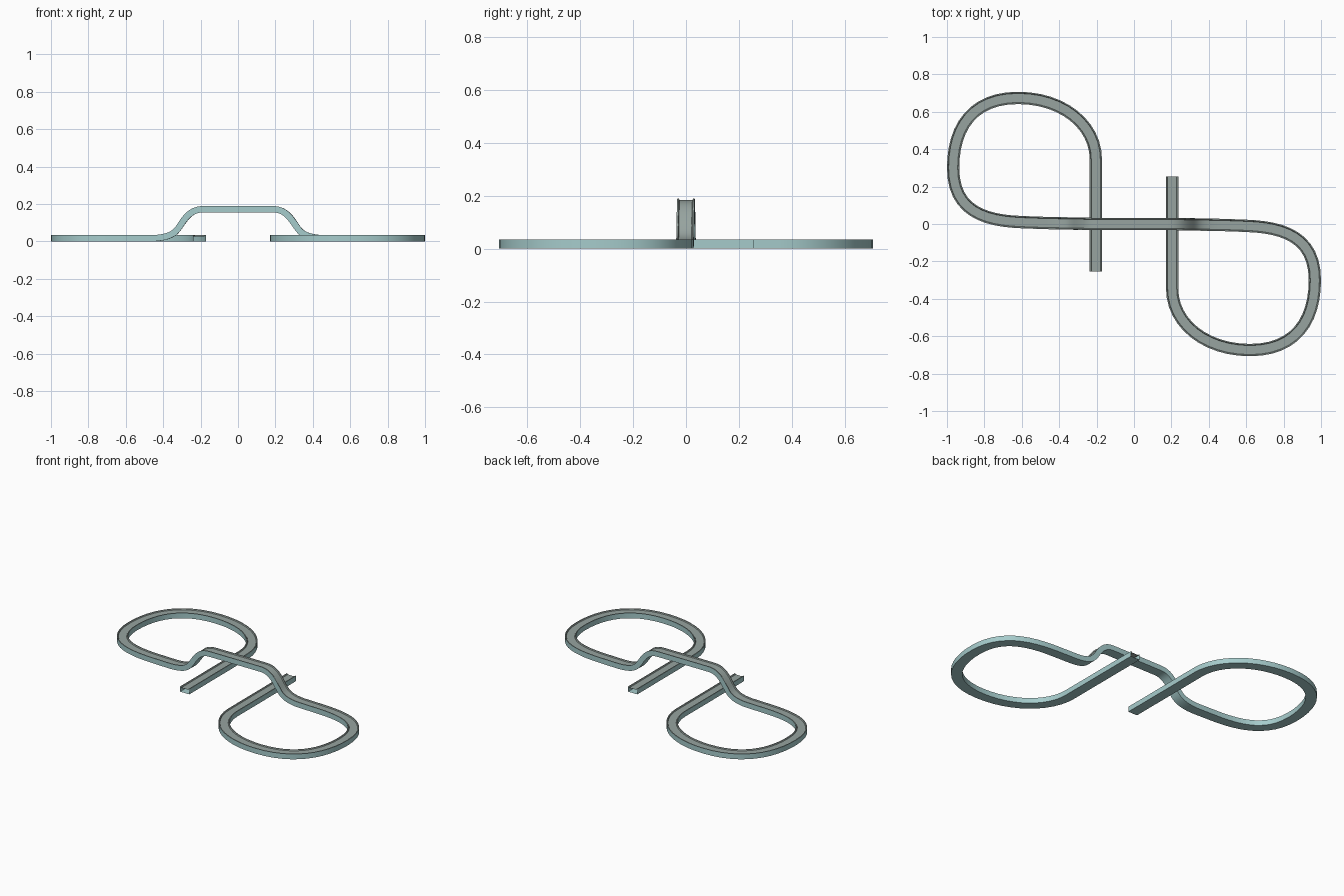
import bpy, bmesh
from mathutils import Vector
from mathutils.geometry import interpolate_bezier

if "Cube" in bpy.data.objects:
    bpy.data.objects.remove(bpy.data.objects["Cube"])


def material(name, rgb):
    m = bpy.data.materials.new(name)
    m.diffuse_color = (*rgb, 1)
    m.use_nodes = True
    m.node_tree.nodes["Principled BSDF"].inputs["Base Color"].default_value = m.diffuse_color
    return m


side_mat = material("pale aqua side", (0.38, 0.60, 0.60))
road_mat = material("grey road", (0.31, 0.37, 0.35))

# Half of the centre line: knot, incoming handle, outgoing handle
knots = [
    ((-.204, .345, 0), (-.204, .25, 0), (-.204, .53, 0)),
    ((-.62, .674, 0), (-.38, .674, 0), (-.86, .674, 0)),
    ((-.967, .30, 0), (-.967, .52, 0), (-.967, .07, 0)),
    ((-.60, .010, 0), (-.80, .017, 0), (-.55, .008, 0)),
    ((-.46, .005, 0), (-.50, .006, 0), (-.34, .003, .004)),
    ((-.29, .002, .083), (-.318, .002, .041), (-.255, .001, .136)),
    ((-.18, 0, .156), (-.23, 0, .156), (-.1, 0, .156)),
]
half = [Vector((-.204, -.255, 0))]
for a, b in zip(knots, knots[1:]):
    pts = interpolate_bezier(Vector(a[0]), Vector(a[2]), Vector(b[1]), Vector(b[0]), 13)
    half += pts[:-1]
half.append(Vector(knots[-1][0]))
# The other half is the same path turned half a revolution
path = half + [Vector((-p.x, -p.y, p.z)) for p in reversed(half)]

# Track section: shallow recess between two raised rims
W, H = .033, .034
profile = [(-W, 0), (W, 0), (W, H), (W - .006, H), (W - .009, H - .006),
           (-W + .009, H - .006), (-W + .006, H), (-W, H)]

bm = bmesh.new()
rings = []
for i, p in enumerate(path):
    before = path[max(i - 1, 0)]
    after = path[min(i + 1, len(path) - 1)]
    if i == 1:
        before = p - Vector((0, .03, 0))
    if i == len(path) - 2:
        after = p + Vector((0, .03, 0))
    t = (after - before).normalized()
    across = t.cross(Vector((0, 0, 1))).normalized()
    up = across.cross(t)
    rings.append([bm.verts.new(p + across * u + up * v) for u, v in profile])

n = len(profile)
for r0, r1 in zip(rings, rings[1:]):
    for k in range(n):
        j = (k + 1) % n
        f = bm.faces.new((r0[k], r0[j], r1[j], r1[k]))
        f.material_index = 1 if 2 <= k <= 6 else 0
bm.normal_update()
# Make the normals point outward (underside first)
if bm.faces[:][0].normal.z > 0:
    bmesh.ops.reverse_faces(bm, faces=bm.faces[:])

mesh = bpy.data.meshes.new("race_track")
bm.to_mesh(mesh)
bm.free()
track = bpy.data.objects.new("race_track", mesh)
bpy.context.collection.objects.link(track)
mesh.materials.append(side_mat)
mesh.materials.append(road_mat)
bpy.context.view_layer.objects.active = track
track.select_set(True)
bpy.ops.object.shade_smooth_by_angle()
